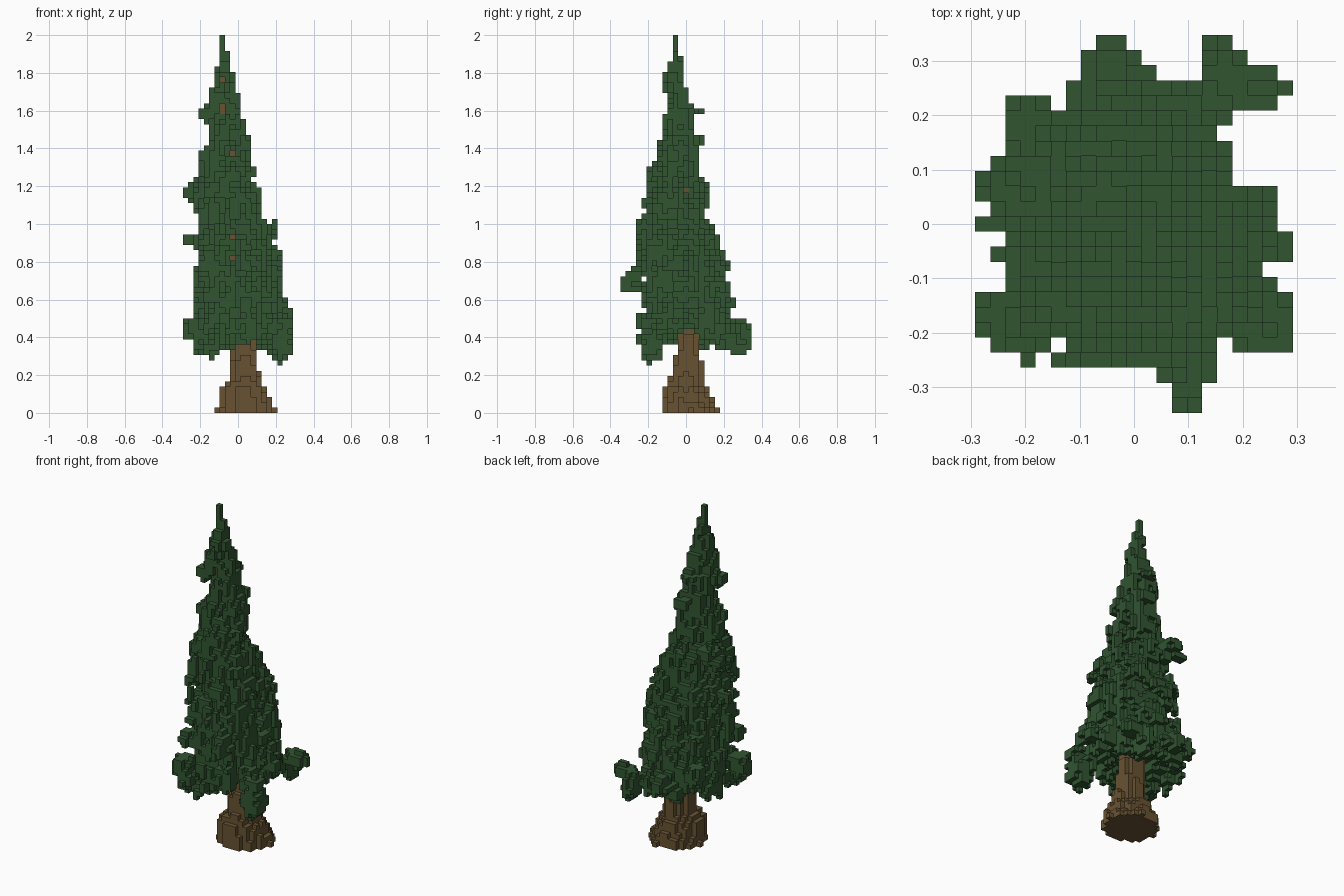
import bpy
import math
import random
from mathutils import Vector, noise

V = 2 / 72                      # edge of one block
NX, NY, NZ = 10, 12, 72         # half width, half depth, full height in blocks

cube = bpy.data.objects.get("Cube")
if cube:
    bpy.data.objects.remove(cube, do_unlink=True)

# Outlines by height: z, x low, x high, y low, y high
TRUNK = [(0, -.13, .215, -.13, .185), (.06, -.11, .185, -.13, .16),
         (.13, -.1, .15, -.125, .13), (.18, -.05, .125, -.1, .105),
         (.28, -.045, .12, -.07, .095), (.4, -.055, .1, -.045, .075),
         (.6, -.04, .06, -.05, .05), (1, -.07, .01, -.06, .03),
         (1.7, -.1, -.05, -.07, -.03)]
CROWN = [(.3, -.22, .22, -.24, .25), (.45, -.26, .26, -.26, .28),
         (.58, -.22, .26, -.22, .25), (.72, -.22, .24, -.25, .22),
         (.9, -.24, .22, -.26, .2), (1, -.22, .2, -.25, .14),
         (1.15, -.25, .12, -.21, .12), (1.28, -.21, .09, -.2, .08),
         (1.45, -.18, .07, -.15, .08), (1.6, -.17, .03, -.125, .05),
         (1.7, -.15, .01, -.125, .025), (1.8, -.13, -.01, -.125, -.01),
         (1.86, -.125, -.014, -.1, -.014), (1.9, -.1, -.035, -.07, -.014),
         (1.92, -.1, -.05, -.07, -.04), (2, -.1, -.07, -.07, -.04)]

# Corner fullness by quadrant, keyed by (x > axis, y > axis)
TRUNK_CORNERS = {(0, 0): 2, (1, 0): 2, (0, 1): 1.6, (1, 1): 1.6}
CROWN_CORNERS = {(0, 0): 3.2, (1, 0): 2.4, (0, 1): 2.1, (1, 1): 1.9}

# Boughs that stand out of the crown: centre, then radii
BOUGHS = [((.23, -.18, .37), (.065, .06, .11)), ((.25, -.19, .47), (.04, .05, .05)),
          ((-.24, -.18, .45), (.06, .06, .06)), ((-.2, -.2, .38), (.04, .05, .06)),
          ((.16, .28, .39), (.035, .07, .09)), ((-.04, .29, .44), (.045, .06, .06)),
          ((.1, -.28, .68), (.04, .07, .04)), ((.09, -.26, .74), (.04, .06, .03)),
          ((.23, .25, .45), (.06, .045, .04)), ((-.24, .06, 1.16), (.06, .03, .03)),
          ((-.2, .07, 1.2), (.06, .06, .04)), ((-.25, 0, .91), (.05, .03, .025)),
          ((-.17, -.06, 1.58), (.04, .04, .045)), ((.25, -.04, .53), (.05, .04, .03)),
          ((-.19, .19, .5), (.05, .05, .06)), ((-.05, .06, 1.6), (.03, .035, .02)),
          ((-.03, .08, 1.45), (.04, .03, .03)), ((-.2, -.18, .62), (.04, .05, .05))]

# Small gaps in the front of the crown that show the stem: x block, z block
GAPS = {(-3, 57), (-3, 58), (-3, 63), (-1, 49), (-1, 33), (-1, 29)}


def outline(table, z):
    """Interpolate an outline table at height z."""
    if z <= table[0][0]:
        return table[0][1:]
    for a, b in zip(table, table[1:]):
        if z <= b[0]:
            t = (z - a[0]) / (b[0] - a[0])
            return [p + (q - p) * t for p, q in zip(a[1:], b[1:])]
    return table[-1][1:]


def spread(table, p, corners):
    """Distance from the axis, where 1 lies on the outline."""
    x0, x1, y0, y1 = outline(table, p.z)
    trim = V * .3
    rx = max((x1 - x0) / 2 - trim, V * .4)
    ry = max((y1 - y0) / 2 - trim, V * .4)
    u = (p.x - (x0 + x1) / 2) / rx
    v = (p.y - (y0 + y1) / 2) / ry
    power = corners[u > 0, v > 0]
    return (abs(u) ** power + abs(v) ** power) ** (1 / power)


def skirt(p):
    """Lowest height of the crown above a point of the ground."""
    d = math.hypot(p.x - .03, p.y - .01)
    low = .46 - .7 * max(0, d - .06)
    if p.x > 0:
        low = max(low, .49 - 1.3 * abs(p.y - .005))
    return low + .08 * noise.noise(Vector((p.x * 14, p.y * 14, 5)))


def in_bough(p):
    for c, r in BOUGHS:
        q = sum(((a - b) / s) ** 2 for a, b, s in zip(p, c, r))
        if q < 1 + .5 * noise.noise(p * 30):
            return True
    return False


# Fill the block grid
random.seed(4)
trunk, crown = set(), set()
for i in range(-NX, NX + 1):
    for j in range(-NY, NY + 1):
        ridge = random.uniform(-.06, .06)
        shift = random.randrange(3)
        tufts = [random.uniform(-.19, .19) for _ in range(NZ // 3 + 1)]
        for k in range(NZ):
            p = Vector((i * V, j * V, (k + .5) * V))
            if p.z < 1.7 and spread(TRUNK, p, TRUNK_CORNERS) < 1 + ridge:
                trunk.add((i, j, k))
                continue
            # Thin clumps droop outward, with short upright tufts
            d = math.hypot(p.x + .03, p.y + .02)
            clump = noise.noise(Vector((p.x * 11, p.y * 11, (p.z + d * .6) * 12)))
            edge = .85 + .58 * clump + tufts[(k + shift) // 3]
            edge = min(max(edge, .45), 1.09)
            if p.z > 1.75:
                edge = max(edge, .85)
            # The back left of the crown is thinner
            if p.x > .19 and .07 < p.y < .2:
                edge -= .3
            body = p.z > skirt(p) and spread(CROWN, p, CROWN_CORNERS) < edge
            tip = (i, j) == (-3, -2) and p.z > 1.6
            if body or tip or in_bough(p):
                if not ((i, k) in GAPS and j < -1):
                    crown.add((i, j, k))

# Drop loose blocks that touch nothing
STEPS = [(1, 0, 0), (-1, 0, 0), (0, 1, 0), (0, -1, 0), (0, 0, 1), (0, 0, -1)]
solid = trunk | crown
crown = {c for c in crown
         if any(tuple(a + b for a, b in zip(c, s)) in solid for s in STEPS)}
# Stem blocks behind the gaps
for i, k in GAPS:
    trunk.add((i, -2, k))
solid = trunk | crown


def build(name, cells, material):
    """Make a mesh of the outer faces of a set of blocks."""
    verts, faces = {}, []
    for cell in sorted(cells):
        for step in STEPS:
            if tuple(a + b for a, b in zip(cell, step)) in solid:
                continue
            axis = [abs(s) for s in step].index(1)
            sign = step[axis]
            ring = [(-1, -1), (1, -1), (1, 1), (-1, 1)][::sign]
            face = []
            for a, b in ring:
                corner = [0, 0, 0]
                corner[axis] = sign
                corner[(axis + 1) % 3] = a
                corner[(axis + 2) % 3] = b
                key = tuple(2 * c + o for c, o in zip(cell, corner))
                face.append(verts.setdefault(key, len(verts)))
            faces.append(face)
    mesh = bpy.data.meshes.new(name)
    points = [(x * V / 2, y * V / 2, (z + 1) * V / 2) for x, y, z in verts]
    mesh.from_pydata(points, [], faces)
    mesh.materials.append(material)
    obj = bpy.data.objects.new(name, mesh)
    bpy.context.collection.objects.link(obj)
    return obj


def paint(name, rgb):
    mat = bpy.data.materials.new(name)
    mat.use_nodes = True
    color = (*rgb, 1)
    mat.diffuse_color = color
    mat.node_tree.nodes["Principled BSDF"].inputs["Base Color"].default_value = color
    return mat


build("trunk", trunk, paint("bark brown", (.138, .086, .032)))
build("foliage", crown, paint("needle green", (.031, .09, .031)))
